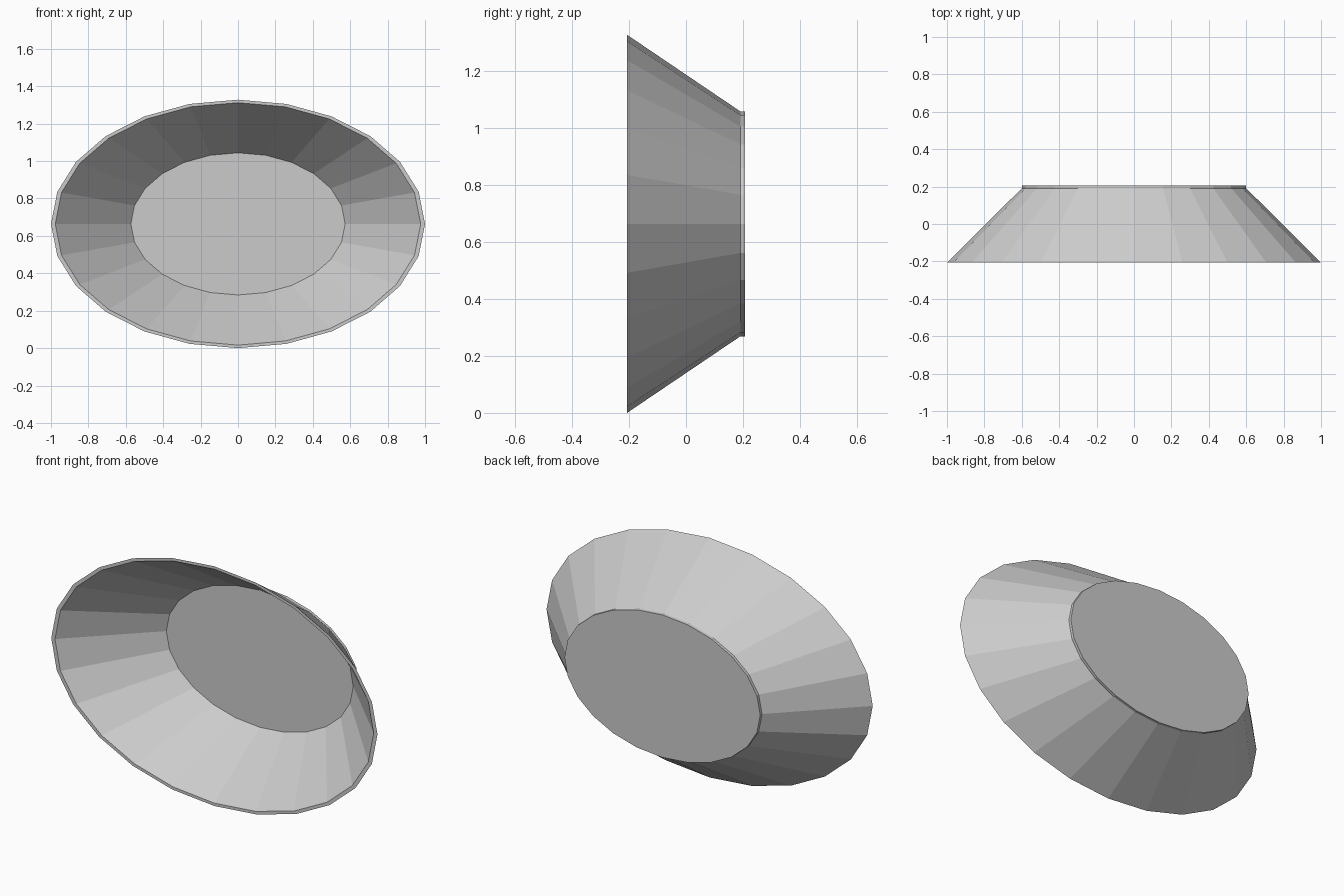
import bpy, bmesh, math

if "Cube" in bpy.data.objects:
    bpy.data.objects.remove(bpy.data.objects["Cube"])

SIDES = 24
CZ = 0.664          # height of the oval's centre
Y_FRONT, Y_STEP, Y_BACK = -0.207, 0.191, 0.207


def ring(bm, a, b, y):
    """Oval loop of vertices facing -y."""
    out = []
    for i in range(SIDES):
        t = 2 * math.pi * i / SIDES
        out.append(bm.verts.new((a * math.cos(t), y, CZ + b * math.sin(t))))
    return out


def bridge(bm, r0, r1):
    for i in range(SIDES):
        j = (i + 1) % SIDES
        bm.faces.new((r0[i], r0[j], r1[j], r1[i]))


def finish(bm, name):
    bmesh.ops.recalc_face_normals(bm, faces=bm.faces)
    mesh = bpy.data.meshes.new(name)
    bm.to_mesh(mesh)
    bm.free()
    obj = bpy.data.objects.new(name, mesh)
    bpy.context.collection.objects.link(obj)
    return obj


# Flared wall: outer skin, thin rim, inner skin, closed at the back
bm = bmesh.new()
rings = [ring(bm, *p) for p in (
    (0.600, 0.395, Y_STEP),
    (1.000, 0.664, Y_FRONT),
    (0.977, 0.648, Y_FRONT),
    (0.573, 0.380, Y_STEP),
)]
for k in range(4):
    bridge(bm, rings[k], rings[(k + 1) % 4])
finish(bm, "flared_wall")

# Thin oval plate closing the back
bm = bmesh.new()
front = ring(bm, 0.600, 0.395, Y_STEP)
back = ring(bm, 0.600, 0.395, Y_BACK)
bridge(bm, front, back)
bm.faces.new(front)
bm.faces.new(back)
finish(bm, "back_plate")
